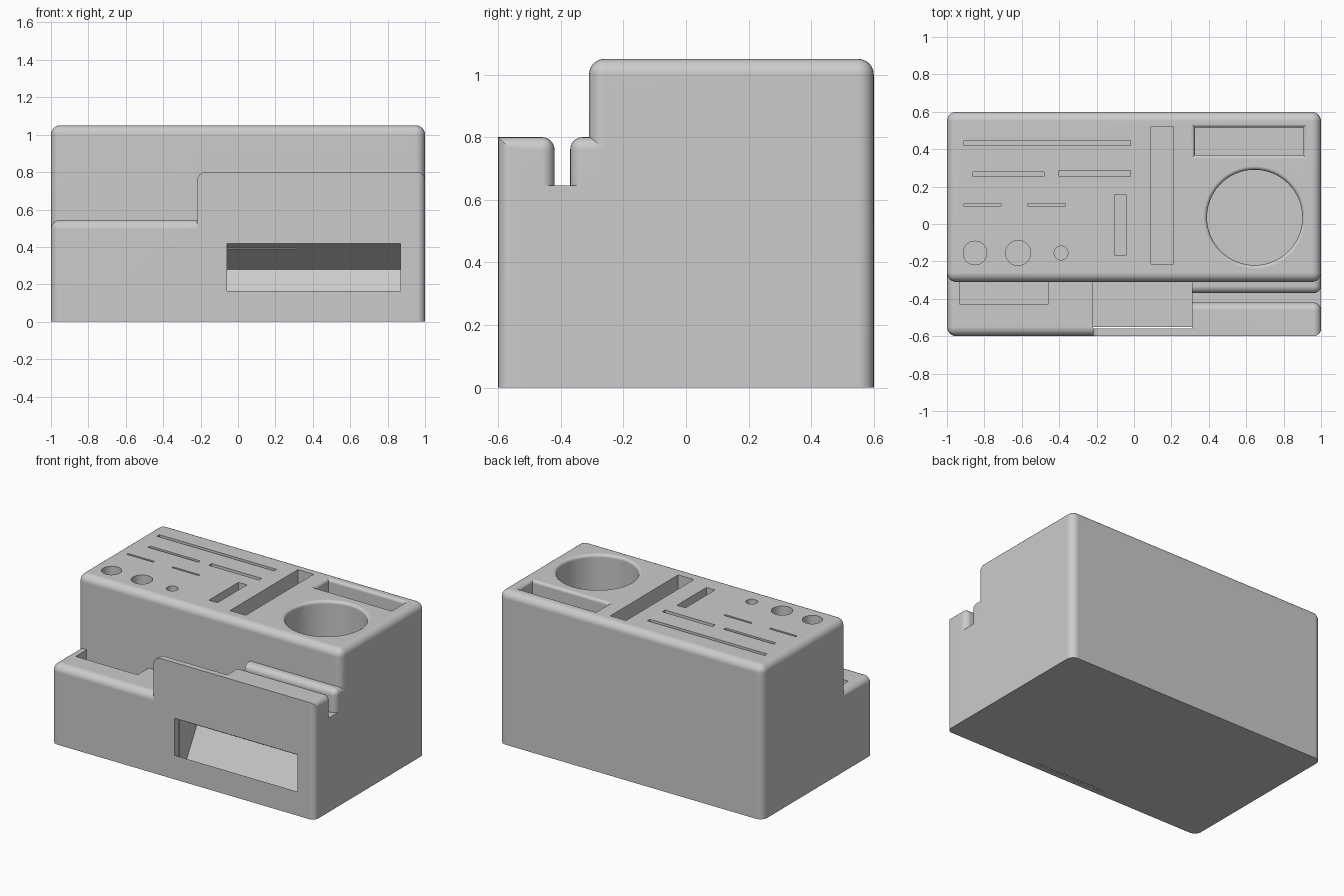
import bpy, bmesh, math

old = bpy.data.objects.get("Cube")
if old:
    bpy.data.objects.remove(old, do_unlink=True)

grey = bpy.data.materials.new("plain_grey")
grey.use_nodes = True
colour = (0.6, 0.6, 0.6, 1)
grey.diffuse_color = colour
grey.node_tree.nodes["Principled BSDF"].inputs["Base Color"].default_value = colour


def finish(bm, name):
    bmesh.ops.recalc_face_normals(bm, faces=bm.faces)
    mesh = bpy.data.meshes.new(name)
    bm.to_mesh(mesh)
    bm.free()
    mesh.materials.append(grey)
    ob = bpy.data.objects.new(name, mesh)
    bpy.context.collection.objects.link(ob)
    return ob


def loft(name, rings):
    """Closed solid through a list of equal-length point rings."""
    bm = bmesh.new()
    rows = [[bm.verts.new(p) for p in ring] for ring in rings]
    for a, b in zip(rows, rows[1:]):
        for i in range(len(a)):
            j = (i + 1) % len(a)
            bm.faces.new((a[i], a[j], b[j], b[i]))
    bm.faces.new(rows[0][::-1])
    bm.faces.new(rows[-1])
    return finish(bm, name)


def box(name, x, y, z, rounded=(), radius=0.05):
    """Box whose named edges are filleted; 'x+z+' is the edge at max x, max z."""
    bm = bmesh.new()
    bmesh.ops.create_cube(bm, size=1)
    spans = (x, y, z)

    def on_edge(edge, key):
        mid = (edge.verts[0].co + edge.verts[1].co) / 2
        return all(mid["xyz".index(key[k])] * (1 if key[k + 1] == "+" else -1) > 0.4
                   for k in (0, 2))

    chosen = [e for e in bm.edges if any(on_edge(e, key) for key in rounded)]
    for v in bm.verts:
        v.co = [s[0] + (c + 0.5) * (s[1] - s[0]) for s, c in zip(spans, v.co)]
    if chosen:
        bmesh.ops.bevel(bm, geom=chosen, offset=radius, segments=6,
                        profile=0.5, affect='EDGES')
    return finish(bm, name)


def rect_ring(x, y, z, grow=0):
    x0, x1, y0, y1 = x[0] - grow, x[1] + grow, y[0] - grow, y[1] + grow
    return [(x0, y0, z), (x1, y0, z), (x1, y1, z), (x0, y1, z)]


def round_ring(cx, cy, r, z, n):
    return [(cx + r * math.cos(math.tau * i / n),
             cy + r * math.sin(math.tau * i / n), z) for i in range(n)]


TOP = 1.05
LIP = 0.02
# Rounded lip steps: (outward growth, height)
lip = [(LIP * (1 - math.cos(a)), TOP - LIP + LIP * math.sin(a))
       for a in (math.radians(15 * k) for k in range(7))] + [(LIP, TOP + 0.05)]

# Solid body blocks
body = box("desk_organizer", (-1, 1), (-0.31, 0.6), (0, TOP),
           ("x-y-", "x+y-", "x-y+", "x+y+", "x-z+", "x+z+", "y-z+", "y+z+"))
blocks = [
    box("left_step", (-1, -0.22), (-0.6, 0), (0, 0.545), ("x-y-", "x-z+", "y-z+")),
    box("bin_floor", (-0.3, 0.4), (-0.55, 0.02), (0, 0.45)),
    box("bin_front_wall", (-0.22, 0.4), (-0.6, -0.56), (0, 0.8), ("x-z+",)),
    box("front_rail", (0.31, 1), (-0.6, -0.42), (0, 0.8),
        ("x+y-", "x+y+", "x+z+", "y+z+"), 0.04),
    box("groove_floor", (0.31, 1), (-0.5, -0.2), (0, 0.645)),
    box("rear_rail", (0.31, 1), (-0.37, 0.04), (0, 0.8),
        ("x+y-", "x+z+", "y-z+"), 0.04),
]

# Top slots: x span, y span, floor height
slots = [
    ((-0.91, -0.02), (0.42, 0.447), 0.5),
    ((-0.86, -0.48), (0.255, 0.277), 0.5),
    ((-0.40, -0.02), (0.255, 0.285), 0.5),
    ((-0.91, -0.71), (0.095, 0.109), 0.6),
    ((-0.57, -0.365), (0.095, 0.109), 0.6),
    ((-0.105, -0.04), (-0.165, 0.155), 0.5),
    ((0.09, 0.21), (-0.215, 0.52), 0.4),
]
cutters = [box("slot_cutter", x, y, (floor, TOP + 0.1)) for x, y, floor in slots]

# Pen holes
for cx, r in ((-0.85, 0.063), (-0.62, 0.067), (-0.39, 0.037)):
    cutters.append(loft("pen_hole_cutter",
                        [round_ring(cx, -0.155, r, z, 32) for z in (0.5, TOP + 0.1)]))

# Cup hole and tray with rounded lips
cutters.append(loft("cup_cutter", [round_ring(0.645, 0.035, 0.255, 0.3, 64)] +
                    [round_ring(0.645, 0.035, 0.255 + g, z, 64) for g, z in lip]))
tray = ((0.325, 0.905), (0.37, 0.515))
cutters.append(loft("tray_cutter", [rect_ring(*tray, 0.5)] +
                    [rect_ring(*tray, z, g) for g, z in lip]))

# Pocket in the left step
cutters.append(box("step_pocket_cutter", (-0.93, -0.46), (-0.43, -0.31), (0.3, 0.56)))

# Tilted card slot in the front
c, s = math.cos(math.radians(30)), math.sin(math.radians(30))
top_y, top_z, height, reach = -0.36, 0.28, 0.22, 0.42
low_y, low_z = top_y - s * height, top_z - c * height
section = [(top_y, top_z), (top_y - c * reach, top_z + s * reach),
           (low_y - c * reach, low_z + s * reach), (low_y, low_z)]
cutters.append(loft("card_slot_cutter",
                    [[(x, y, z) for y, z in section] for x in (-0.06, 0.87)]))

# Merge the blocks, then cut the openings
bpy.ops.object.select_all(action='DESELECT')
bpy.context.view_layer.objects.active = body
body.select_set(True)
for operation, parts in (('UNION', blocks), ('DIFFERENCE', cutters)):
    for part in parts:
        mod = body.modifiers.new("cut", 'BOOLEAN')
        mod.operation = operation
        mod.solver = 'EXACT'
        mod.object = part
        bpy.ops.object.modifier_apply(modifier=mod.name)
        bpy.data.objects.remove(part, do_unlink=True)

# Smooth fillets, crisp corners
bpy.ops.object.shade_smooth_by_angle(angle=math.radians(30))
normals = body.modifiers.new("weighted_normals", 'WEIGHTED_NORMAL')
normals.keep_sharp = True
